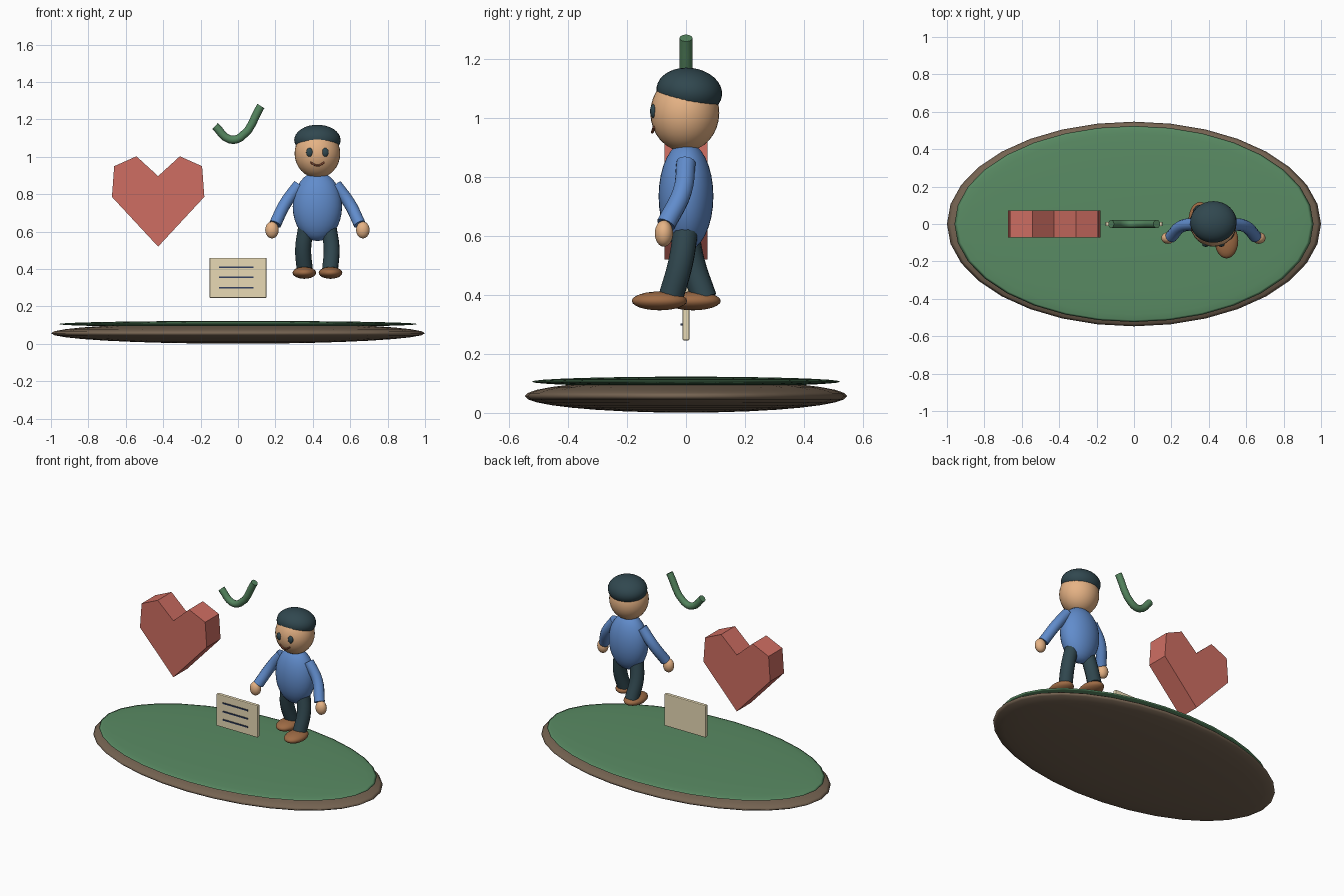
import bpy, bmesh
from math import radians

if "Cube" in bpy.data.objects:
    bpy.data.objects.remove(bpy.data.objects["Cube"])


def material(name, rgb):
    """Screen-space colour converted to linear."""
    m = bpy.data.materials.new(name)
    m.diffuse_color = (*[((c + 0.055) / 1.055) ** 2.4 for c in rgb], 1)
    m.use_nodes = True
    m.node_tree.nodes["Principled BSDF"].inputs["Base Color"].default_value = m.diffuse_color
    return m


BROWN = material("soil", (0.46, 0.39, 0.32))
GREEN = material("grass", (0.35, 0.545, 0.39))
LEAF = material("leaf_green", (0.33, 0.52, 0.37))
RED = material("red", (0.81, 0.43, 0.385))
CREAM = material("paper", (0.91, 0.855, 0.71))
NAVY = material("ink", (0.20, 0.25, 0.37))
BLUE = material("shirt_blue", (0.38, 0.55, 0.80))
SKIN = material("skin", (0.90, 0.70, 0.52))
DARK = material("dark_teal", (0.19, 0.28, 0.31))
SHOE = material("shoe_brown", (0.62, 0.42, 0.27))
LIP = material("lip_brown", (0.50, 0.28, 0.19))


def finish(name, mat):
    o = bpy.context.object
    o.name = name
    o.data.materials.clear()
    o.data.materials.append(mat)
    return o


def ball(name, loc, radii, mat, tilt=0, segments=32, rings=16):
    bpy.ops.mesh.primitive_uv_sphere_add(segments=segments, ring_count=rings,
                                         radius=1, location=loc,
                                         rotation=(radians(tilt), 0, 0))
    bpy.context.object.scale = radii
    bpy.ops.object.transform_apply(location=False, rotation=False, scale=True)
    bpy.ops.object.shade_smooth()
    return finish(name, mat)


def block(name, loc, size, mat, bevel=0):
    bpy.ops.mesh.primitive_cube_add(size=1, location=loc)
    bpy.context.object.scale = size
    bpy.ops.object.transform_apply(location=False, rotation=False, scale=True)
    o = finish(name, mat)
    if bevel:
        b = o.modifiers.new("bevel", "BEVEL")
        b.width, b.segments = bevel, 2
    return o


def tube(name, points, radius, mat, resolution=5):
    cu = bpy.data.curves.new(name, "CURVE")
    cu.dimensions = "3D"
    cu.bevel_depth, cu.bevel_resolution = radius, 4
    cu.use_fill_caps = True
    cu.resolution_u = resolution
    sp = cu.splines.new("BEZIER")
    sp.bezier_points.add(len(points) - 1)
    for bp, p in zip(sp.bezier_points, points):
        bp.co = p
        bp.handle_left_type = bp.handle_right_type = "AUTO"
    o = bpy.data.objects.new(name, cu)
    bpy.context.collection.objects.link(o)
    bpy.ops.object.select_all(action="DESELECT")
    o.select_set(True)
    bpy.context.view_layer.objects.active = o
    bpy.ops.object.convert(target="MESH")
    bpy.ops.object.shade_smooth_by_angle(angle=radians(60))
    return finish(name, mat)


# Island base: two flattened ellipsoids
ball("base_soil", (0, 0, 0.057), (1.0, 0.547, 0.056), BROWN)
ball("base_grass", (0, 0, 0.106), (0.96, 0.524, 0.017), GREEN)

# Faceted heart, extruded from its outline
half = [(0, 0.897), (0.116, 1.003), (0.235, 0.950), (0.247, 0.786), (0, 0.520)]
outline = half + [(-x, z) for x, z in reversed(half[1:-1])]
bm = bmesh.new()
face = bm.faces.new([bm.verts.new((x - 0.427, -0.073, z)) for x, z in outline])
ext = bmesh.ops.extrude_face_region(bm, geom=[face], use_keep_orig=True)
bmesh.ops.translate(bm, vec=(0, 0.146, 0),
                    verts=[v for v in ext["geom"] if isinstance(v, bmesh.types.BMVert)])
bmesh.ops.recalc_face_normals(bm, faces=bm.faces[:])
me = bpy.data.meshes.new("heart")
bm.to_mesh(me)
bm.free()
me.materials.append(RED)
bpy.context.collection.objects.link(bpy.data.objects.new("heart", me))

# Tick mark
tube("tick_mark", [(-0.122, 0, 1.165), (-0.045, 0, 1.094), (0.015, 0, 1.105),
                   (0.122, 0, 1.272)], 0.022, LEAF, 4)

# Note card with ruled lines
block("note_card", (0, 0, 0.353), (0.305, 0.024, 0.214), CREAM, 0.005)
for i, z in enumerate((0.300, 0.355, 0.411)):
    block(f"card_line_{i}", (-0.009, -0.014, z), (0.185, 0.008, 0.008), NAVY)

# Figure: torso, head, hair
CX = 0.4245
ball("torso", (CX, 0, 0.735), (0.132, 0.093, 0.185), BLUE)
ball("head", (CX, -0.004, 1.018), (0.122, 0.117, 0.131), SKIN)
ball("hair", (CX, 0.011, 1.090), (0.124, 0.112, 0.081), DARK, tilt=-7)
tube("mouth", [(CX - 0.037, -0.108, 0.970), (CX, -0.114, 0.953),
               (CX + 0.037, -0.108, 0.970)], 0.005, LIP)

# Paired parts; the right leg strides forward, the left trails
for side, s, ankle_y in (("left", -1, 0.062), ("right", 1, -0.052)):
    ball(f"{side}_eye", (CX + s * 0.041, -0.110, 1.024), (0.019, 0.012, 0.024),
         DARK, segments=20, rings=10)
    tube(f"{side}_arm", [(CX + s * 0.098, 0, 0.850), (CX + s * 0.172, -0.013, 0.750),
                         (CX + s * 0.226, -0.068, 0.640)], 0.033, BLUE)
    ball(f"{side}_hand", (CX + s * 0.243, -0.075, 0.609), (0.036, 0.031, 0.045),
         SKIN, segments=24, rings=12)
    tube(f"{side}_leg", [(CX + s * 0.060, 0, 0.625), (CX + s * 0.076, ankle_y * 0.35, 0.510),
                         (CX + s * 0.067, ankle_y, 0.390)], 0.043, DARK)
    ball(f"{side}_shoe", (CX + s * 0.070, ankle_y - 0.038, 0.380), (0.063, 0.094, 0.032),
         SHOE, segments=24, rings=12)
